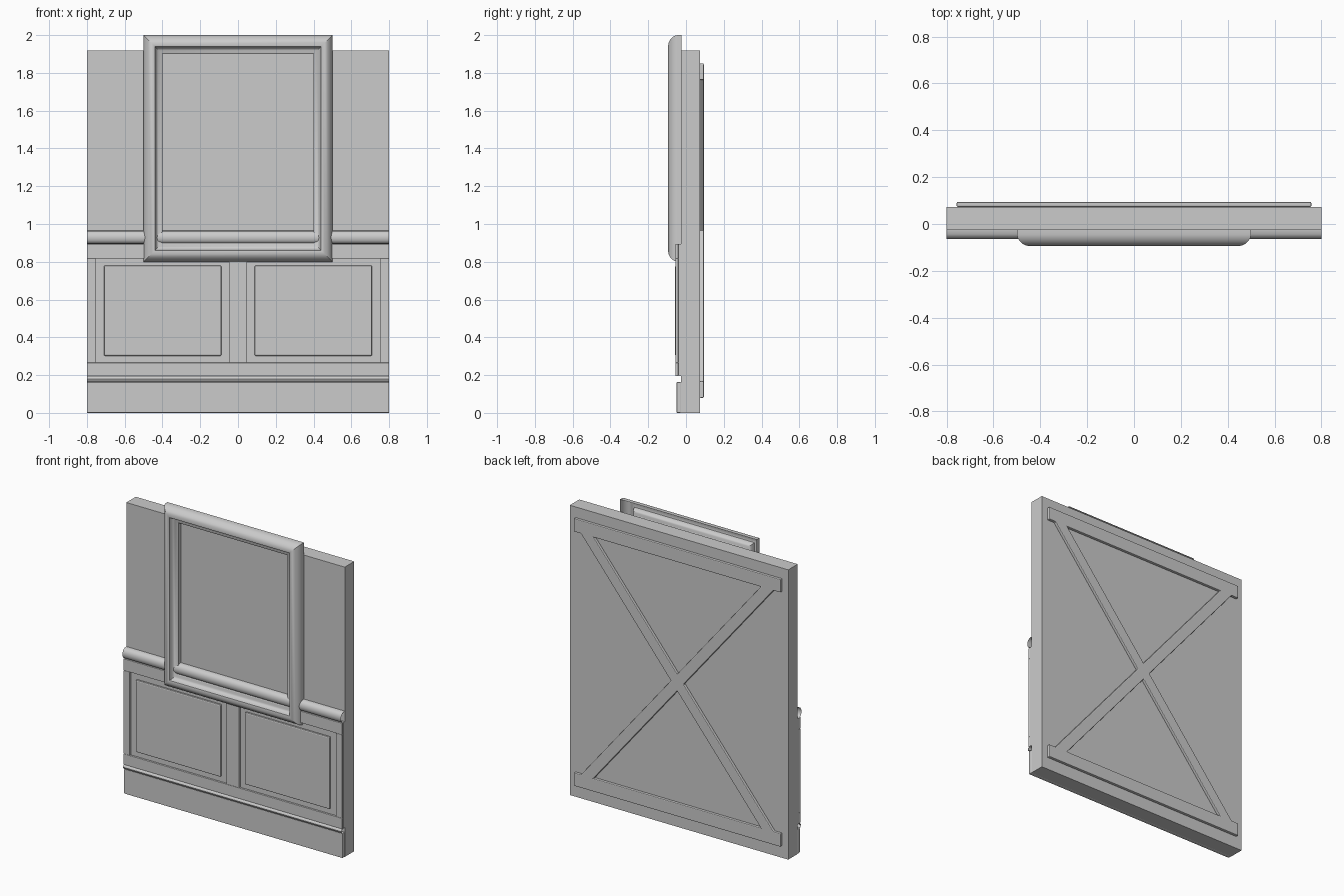
import bpy, bmesh, math

if "Cube" in bpy.data.objects:
    bpy.data.objects.remove(bpy.data.objects["Cube"])

WALL_Y = -0.026   # front face of the wall
BACK_Y = 0.073    # back face of the wall


def add_object(name, bm, bevel=0.0, smooth=False):
    bmesh.ops.recalc_face_normals(bm, faces=bm.faces)
    mesh = bpy.data.meshes.new(name)
    bm.to_mesh(mesh)
    bm.free()
    ob = bpy.data.objects.new(name, mesh)
    bpy.context.collection.objects.link(ob)
    if bevel:
        mod = ob.modifiers.new("bevel", 'BEVEL')
        mod.width, mod.segments = bevel, 2
        mod.limit_method, mod.angle_limit = 'ANGLE', math.radians(30)
    if smooth:
        bpy.ops.object.select_all(action='DESELECT')
        ob.select_set(True)
        bpy.context.view_layer.objects.active = ob
        bpy.ops.object.shade_smooth_by_angle(angle=math.radians(35))
    return ob


def box(name, x, y, z, bevel=0.0):
    bm = bmesh.new()
    bmesh.ops.create_cube(bm, size=1)
    for v in bm.verts:
        v.co = [(r[0] + r[1]) / 2 + c * (r[1] - r[0]) for c, r in zip(v.co, (x, y, z))]
    return add_object(name, bm, bevel)


def moulding(name, profile):
    """Open-ended horizontal moulding from (y, z) points."""
    bm = bmesh.new()
    rows = [[bm.verts.new((x, y, z)) for y, z in profile] for x in (-0.8, 0.8)]
    for i in range(len(profile) - 1):
        bm.faces.new((rows[0][i], rows[0][i + 1], rows[1][i + 1], rows[1][i]))
    return add_object(name, bm, smooth=True)


# wall slab and skirting board
box("wall", (-0.8, 0.8), (WALL_Y, BACK_Y), (0, 1.918))
box("baseboard", (-0.8, 0.8), (-0.05, WALL_Y), (0, 0.163), 0.004)

# wainscot: backing, rails, stiles and raised panels
box("wainscot_backing", (-0.8, 0.8), (-0.041, WALL_Y), (0.195, 0.895))
box("lower_rail", (-0.8, 0.8), (-0.055, -0.041), (0.195, 0.266), 0.002)
box("upper_rail", (-0.8, 0.8), (-0.055, -0.041), (0.818, 0.895), 0.002)
box("centre_stile", (-0.047, 0.047), (-0.055, -0.041), (0.266, 0.818), 0.002)
for side, s in (("left", -1), ("right", 1)):
    box(side + "_stile", sorted((s * 0.755, s * 0.8)), (-0.055, -0.041), (0.266, 0.818), 0.002)
    box(side + "_raised_panel", sorted((s * 0.088, s * 0.71)), (-0.058, -0.041), (0.302, 0.78), 0.007)

# chair rail and baseboard cap
moulding("chair_rail", [(WALL_Y, 0.895), (-0.047, 0.896), (-0.057, 0.903), (-0.063, 0.914),
                        (-0.065, 0.928), (-0.063, 0.942), (-0.056, 0.955), (-0.044, 0.963),
                        (WALL_Y, 0.965)])
moulding("baseboard_cap", [(WALL_Y, 0.163), (-0.05, 0.164), (-0.057, 0.17), (-0.06, 0.179),
                           (-0.057, 0.188), (-0.05, 0.194), (WALL_Y, 0.197)])

# mitred picture frame, swept from (inset, y) points
profile = [(0, -0.024), (0, -0.046), (0.004, -0.06), (0.012, -0.073), (0.024, -0.084),
           (0.04, -0.092), (0.052, -0.094), (0.061, -0.09), (0.064, -0.076), (0.07, -0.066),
           (0.08, -0.06), (0.092, -0.057), (0.1, -0.052), (0.1, -0.024)]
bm = bmesh.new()
rings = [[bm.verts.new((sx * (0.5 - d), y, 1.4 + sz * (0.6 - d)))
          for sx, sz in ((-1, -1), (1, -1), (1, 1), (-1, 1))] for d, y in profile]
for a, b in zip(rings, rings[1:]):
    for i in range(4):
        j = (i + 1) % 4
        bm.faces.new((a[i], a[j], b[j], b[i]))
add_object("picture_frame", bm, smooth=True)

# back bracing: two battens joined by a cross, as one plate
bm = bmesh.new()
ZC, H = 0.965, 0.798               # centre height, half gap between battens
OUT, INN = 0.705, 0.612            # diagonal edges where they meet a batten
mid = (OUT + INN) / 2
half = (OUT - INN) / 2


def vert(x, z):
    return bm.verts.new((x, BACK_Y, ZC + z))


dz, dx = half * H / mid, half
top, bottom, left, right = vert(0, dz), vert(0, -dz), vert(-dx, 0), vert(dx, 0)
bm.faces.new((top, right, bottom, left))
for s, tip in ((1, top), (-1, bottom)):
    lo, li, ri, ro = (vert(x, s * H) for x in (-OUT, -INN, INN, OUT))
    bm.faces.new((vert(-0.757, s * H), lo, li, ri, ro, vert(0.757, s * H),
                  vert(0.757, s * 0.885), vert(-0.757, s * 0.885)))
    bm.faces.new((lo, li, tip, left))
    bm.faces.new((ro, ri, tip, right))
bmesh.ops.recalc_face_normals(bm, faces=bm.faces)
plate = bmesh.ops.extrude_face_region(bm, geom=bm.faces[:])
for v in plate["geom"]:
    if isinstance(v, bmesh.types.BMVert):
        v.co.y += 0.021
add_object("back_bracing", bm, 0.005)
